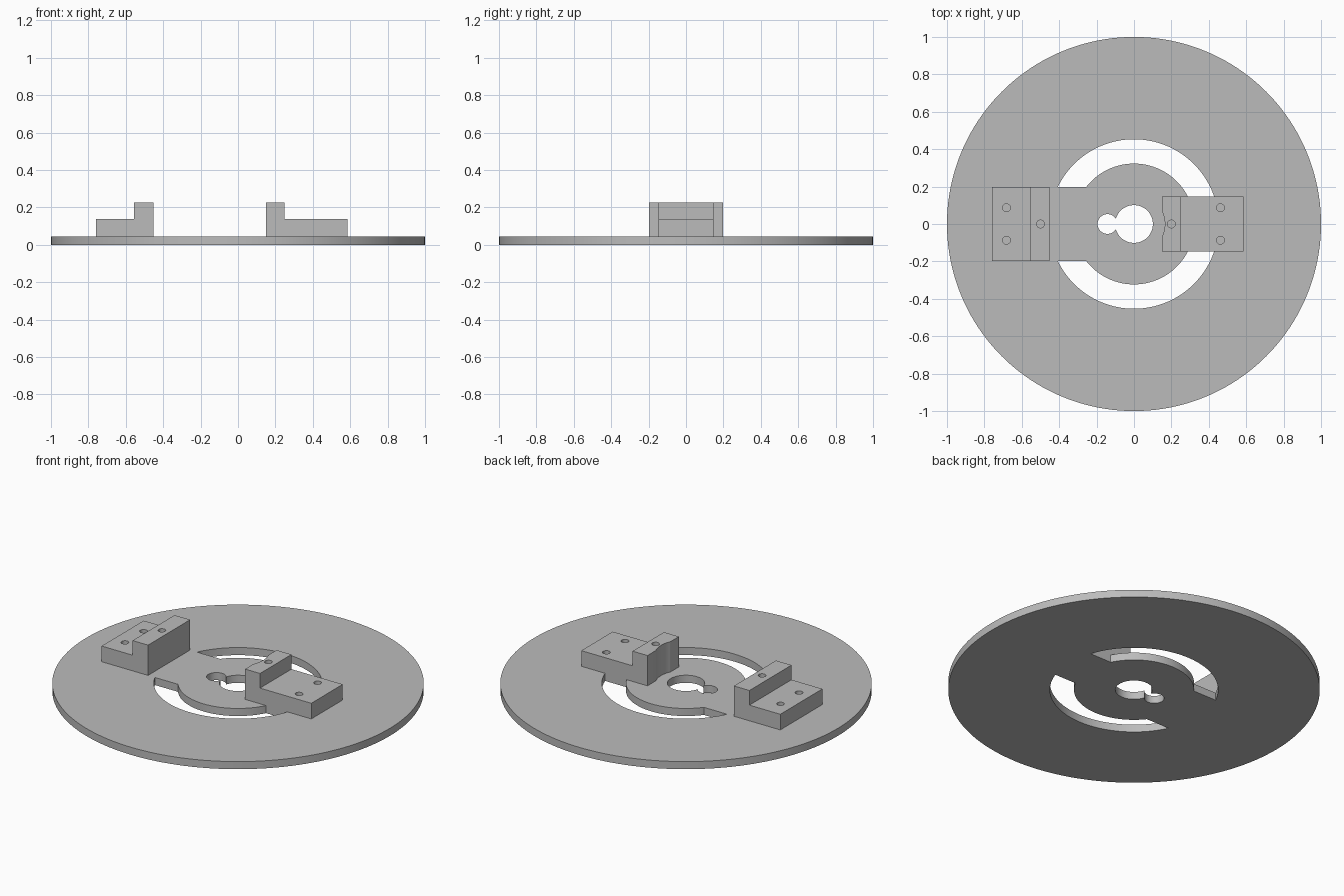
import bpy, bmesh
from math import asin, cos, sin, pi

if "Cube" in bpy.data.objects:
    bpy.data.objects.remove(bpy.data.objects["Cube"])

grey = bpy.data.materials.new("plain_grey")
grey.use_nodes = True
grey.diffuse_color = (0.5, 0.5, 0.5, 1)
grey.node_tree.nodes["Principled BSDF"].inputs["Base Color"].default_value = (0.5, 0.5, 0.5, 1)

PLATE_TOP, STEP_TOP, BLOCK_TOP = 0.045, 0.138, 0.225


def arc(radius, start, end, count, cx=0, cy=0):
    """Points along an arc, both ends included."""
    angles = [start + (end - start) * i / count for i in range(count + 1)]
    return [(cx + radius * cos(a), cy + radius * sin(a)) for a in angles]


def circle(radius, count, cx=0, cy=0):
    return arc(radius, 0, 2 * pi, count, cx, cy)[:-1]


def prism(name, base, sweep):
    """Extrude a closed outline of 3D points along a vector."""
    bm = bmesh.new()
    face = bm.faces.new([bm.verts.new(p) for p in base])
    moved = bmesh.ops.extrude_face_region(bm, geom=[face], use_keep_orig=True)["geom"]
    bmesh.ops.translate(bm, vec=sweep, verts=[v for v in moved if isinstance(v, bmesh.types.BMVert)])
    bmesh.ops.recalc_face_normals(bm, faces=bm.faces)
    mesh = bpy.data.meshes.new(name)
    bm.to_mesh(mesh)
    bm.free()
    mesh.materials.append(grey)
    obj = bpy.data.objects.new(name, mesh)
    bpy.context.collection.objects.link(obj)
    return obj


def upright(name, outline, low, high):
    return prism(name, [(x, y, low) for x, y in outline], (0, 0, high - low))


def cut(target, outline):
    """Cut a vertical opening right through the target."""
    cutter = upright("cutter", outline, -0.1, 0.4)
    cutter.hide_render = True
    mod = target.modifiers.new("opening", "BOOLEAN")
    mod.operation, mod.solver, mod.object = "DIFFERENCE", "EXACT", cutter
    bpy.context.view_layer.objects.active = target
    bpy.ops.object.modifier_apply(modifier=mod.name)
    bpy.data.objects.remove(cutter)


def finish(obj):
    bpy.ops.object.select_all(action="DESELECT")
    obj.select_set(True)
    bpy.context.view_layer.objects.active = obj
    bpy.ops.object.shade_smooth_by_angle(angle=pi / 6)


def stepped_block(name, half_width, tall_end, step, low_end, holes, relief=None):
    """L-shaped block with the tall side facing the hub."""
    profile = [(tall_end, PLATE_TOP), (low_end, PLATE_TOP), (low_end, STEP_TOP),
               (step, STEP_TOP), (step, BLOCK_TOP), (tall_end, BLOCK_TOP)]
    block = prism(name, [(x, -half_width, z) for x, z in profile], (0, 2 * half_width, 0))
    for x, y in holes:
        cut(block, circle(0.021, 32, x, y))
    if relief:
        cut(block, relief)
    finish(block)


# Round plate with keyhole and two curved slots
plate = upright("round_plate", circle(1, 160), 0, PLATE_TOP)
cut(plate, circle(0.101, 64))
cut(plate, circle(0.053, 48, -0.142, 0))
for side in (1, -1):
    slot = []
    for radius, direction in ((0.453, 1), (0.323, -1)):
        edge = arc(radius, asin(0.1475 / radius), pi - asin(0.1975 / radius), 64)
        slot += edge[::direction]
    cut(plate, [(x, side * y) for x, y in slot])
finish(plate)

# Wide block on the right, narrow block with a curved relief on the left
stepped_block("wide_block", 0.1975, -0.453, -0.555, -0.758,
              [(-0.5, 0), (-0.682, 0.087), (-0.682, -0.087)])
stepped_block("narrow_block", 0.1475, 0.15, 0.248, 0.585,
              [(0.2, 0), (0.462, 0.087), (0.462, -0.087)], circle(0.165, 96))
